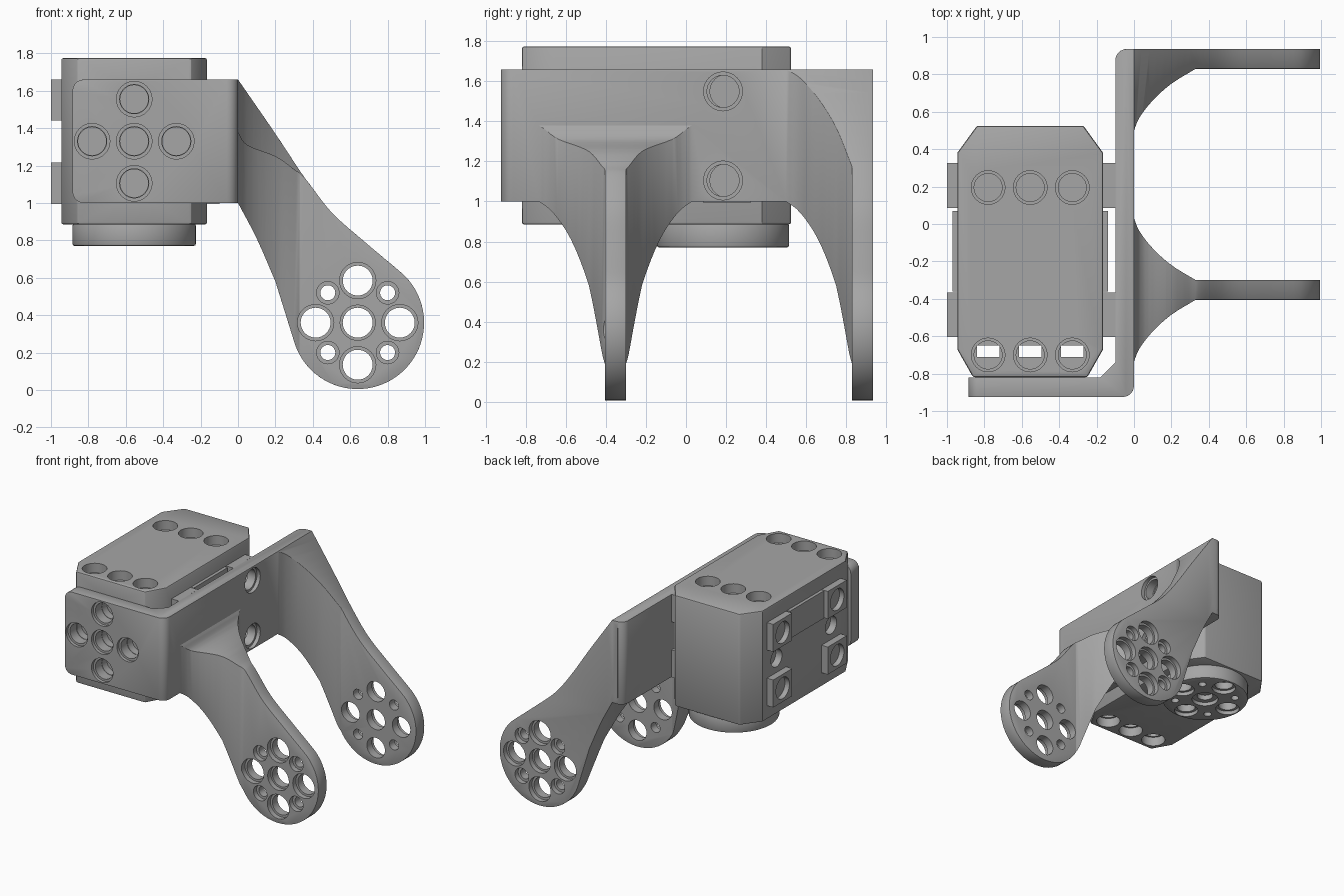
import bpy, bmesh, math
from mathutils import Vector

cube = bpy.data.objects.get("Cube")
if cube:
    bpy.data.objects.remove(cube)

grey = bpy.data.materials.new("machined_grey")
grey.use_nodes = True
colour = (0.38, 0.38, 0.38, 1)
grey.diffuse_color = colour
grey.node_tree.nodes["Principled BSDF"].inputs["Base Color"].default_value = colour

AXES = {"x": lambda a, b, h: Vector((h, a, b)),
        "y": lambda a, b, h: Vector((a, h, b)),
        "z": lambda a, b, h: Vector((a, b, h))}


def to_object(name, bm):
    bmesh.ops.recalc_face_normals(bm, faces=bm.faces)
    mesh = bpy.data.meshes.new(name)
    bm.to_mesh(mesh)
    bm.free()
    mesh.materials.append(grey)
    ob = bpy.data.objects.new(name, mesh)
    bpy.context.collection.objects.link(ob)
    return ob


def loft(bm, axis, sections):
    """Closed solid through matching outlines given as (points, height)."""
    rings = [[bm.verts.new(AXES[axis](a, b, h)) for a, b in pts] for pts, h in sections]
    n = len(rings[0])
    for r0, r1 in zip(rings, rings[1:]):
        for i in range(n):
            j = (i + 1) % n
            bm.faces.new((r0[i], r0[j], r1[j], r1[i]))
    bm.faces.new(rings[0])
    bm.faces.new(rings[-1])


def prism(name, axis, pts, lo, hi):
    bm = bmesh.new()
    loft(bm, axis, [(pts, lo), (pts, hi)])
    return to_object(name, bm)


def rect(a0, a1, b0, b1):
    return [(a0, b0), (a1, b0), (a1, b1), (a0, b1)]


def arc(a, b, r, start, end, steps):
    angles = [math.radians(start + (end - start) * i / steps) for i in range(steps + 1)]
    return [(a + r * math.cos(t), b + r * math.sin(t)) for t in angles]


def circle(a, b, r, steps=32):
    return arc(a, b, r, 0, 360, steps)[:-1]


def spline(points, steps=5):
    """Smooth curve through the points."""
    p = [Vector(q) for q in points]
    p = [2 * p[0] - p[1]] + p + [2 * p[-1] - p[-2]]
    out = []
    for i in range(1, len(p) - 2):
        for s in range(steps):
            t = s / steps
            q = (2 * p[i] + (p[i + 1] - p[i - 1]) * t
                 + (2 * p[i - 1] - 5 * p[i] + 4 * p[i + 1] - p[i + 2]) * t * t
                 + (3 * p[i] - p[i - 1] - 3 * p[i + 1] + p[i + 2]) * t ** 3) / 2
            out.append(tuple(q))
    return out + [tuple(points[-1])]


def apply(ob, mod):
    bpy.context.view_layer.objects.active = ob
    bpy.ops.object.modifier_apply(modifier=mod.name)


def combine(ob, other, operation):
    mod = ob.modifiers.new("combine", "BOOLEAN")
    mod.operation, mod.solver, mod.object = operation, "EXACT", other
    apply(ob, mod)
    bpy.data.objects.remove(other)


def bevel(ob, width, segments=2, angle=40):
    mod = ob.modifiers.new("edges", "BEVEL")
    mod.width, mod.segments = width, segments
    mod.limit_method, mod.angle_limit = "ANGLE", math.radians(angle)
    apply(ob, mod)


def drill(ob, holes):
    """holes: (axis, a, b, [(radius, height), ...]) stepped cutters."""
    bm = bmesh.new()
    for axis, a, b, steps in holes:
        loft(bm, axis, [(circle(a, b, r), h) for r, h in steps])
    combine(ob, to_object("cutter", bm), "DIFFERENCE")


def finish(ob):
    bpy.ops.object.select_all(action="DESELECT")
    ob.select_set(True)
    bpy.context.view_layer.objects.active = ob
    bpy.ops.object.shade_smooth_by_angle(angle=math.radians(30))


# Motor housing with chamfered corners
CX, X0, X1 = -0.555, -0.945, -0.165
outline = [(-0.84, 0.525), (X0, 0.38), (X0, -0.67), (-0.86, -0.82),
           (-0.25, -0.82), (X1, -0.67), (X1, 0.38), (-0.27, 0.525)]
body = prism("motor_housing", "z", outline, 0.885, 1.775)
bevel(body, 0.012)
COLS = (CX - 0.225, CX, CX + 0.225)
FRONT_HOLES = [(x, 1.33) for x in COLS] + [(CX, 1.555), (CX, 1.105)]
holes = []
for x in COLS:
    for y in (0.195, -0.7):
        holes.append(("z", x, y, [(0.09, 1.85), (0.09, 1.70), (0.075, 1.70), (0.075, 1.65)]))
    holes.append(("z", x, -0.7, [(0.09, 0.8), (0.09, 0.96), (0.075, 0.96), (0.075, 1.01)]))
for x, z in FRONT_HOLES:
    holes.append(("y", x, z, [(0.075, -0.9), (0.075, -0.76)]))
PAD_Y = (0.205, -0.485)
for y in PAD_Y:
    holes.append(("x", y, 1.33, [(0.07, -1.05), (0.07, -0.89)]))
    holes.append(("x", y, 1.33, [(0.07, -0.05), (0.07, -0.22)]))
drill(body, holes)
# Open slots linking the front screw recesses
for x in COLS:
    slot = prism("cutter", "z", rect(x - 0.06, x + 0.06, -0.71, -0.65), 0.8, 1.9)
    combine(body, slot, "DIFFERENCE")
finish(body)

# Mounting pads and thin cover plates on both sides of the housing
for side, lo, hi in (("right", -1.0, X0 + 0.01), ("left", X1 - 0.01, -0.1)):
    out = lo if side == "right" else hi
    inner = hi if side == "right" else lo
    for i, y in enumerate(PAD_Y):
        for j, z in enumerate((1.105, 1.55)):
            pad = prism(f"{side}_pad_{i}_{j}", "x",
                        rect(y - 0.12, y + 0.12, z - 0.11, z + 0.11), lo, hi)
            d = 0.008 if side == "right" else -0.008
            drill(pad, [("x", y, z, [(0.085, out - d), (0.085, out + d * 5)])])
            finish(pad)
    edge = -0.97 if side == "right" else -0.14
    prism(f"{side}_cover", "x", rect(-0.36, 0.07, 1.44, 1.66), min(edge, inner), max(edge, inner))

# Output disc under the housing
HY = 0.185
horn = prism("output_disc", "z", circle(CX, HY, 0.33, 64), 0.77, 0.89)
bevel(horn, 0.012)
holes = [("z", CX, HY, [(0.1, 0.7), (0.1, 0.80), (0.06, 0.80), (0.06, 0.84)])]
for k in range(4):
    t = k * math.pi / 2
    u = t + math.pi / 4
    holes.append(("z", CX + 0.225 * math.cos(t), HY + 0.225 * math.sin(t),
                  [(0.09, 0.7), (0.09, 0.80), (0.07, 0.80), (0.07, 0.86)]))
    holes.append(("z", CX + 0.23 * math.cos(u), HY + 0.23 * math.sin(u),
                  [(0.03, 0.7), (0.03, 0.84)]))
drill(horn, holes)
finish(horn)

# Bracket: angled plate wrapping the front and the left side
angle_plan = ([(-0.885, -0.925)] + arc(-0.06, -0.865, 0.06, -90, 0, 6)
              + [(0, 0.935)] + arc(-0.04, 0.875, 0.06, 90, 180, 6)
              + [(-0.1, -0.74), (-0.18, -0.82), (-0.885, -0.82)])
bm = bmesh.new()
loft(bm, "z", [(angle_plan, 1.0), (angle_plan, 1.66)])
corners = [e for e in bm.edges if all(v.co.x < -0.88 for v in e.verts)
           and abs(e.verts[0].co.z - e.verts[1].co.z) < 0.01]
bmesh.ops.bevel(bm, geom=corners, offset=0.06, segments=5, profile=0.5, affect="EDGES")
bracket = to_object("bracket", bm)

# Legs: side outline crossed with a flared plan
LX, LZ, R = 0.64, 0.36, 0.355
rear_top = [(0, 1.66), (0.2, 1.37), (0.36, 1.13), (0.5, 0.95), (0.68, 0.79), (0.855, 0.643)]
front_top = [(0, 1.38), (0.05, 1.31), (0.2, 1.25), (0.3, 1.18)] + rear_top[2:]
flare = spline([(0, 0.33), (0.03, 0.26), (0.1, 0.17), (0.2, 0.08), (0.33, 0)], 4)
for top, back, front, both in ((front_top, -0.3, -0.405, True), (rear_top, 0.935, 0.83, False)):
    side = (spline(top) + arc(LX, LZ, R, 50, -165, 44)[1:]
            + spline([(0.2, 0.58), (0.1, 0.81), (0, 1.0)], 4)
            + [(-0.05, 1.05), (-0.05, top[0][1] - 0.05)])
    near = [(-0.05, front - 0.33)] + [(x, front - w) for x, w in flare] + [(1.1, front)]
    far = [(1.1, back), (-0.05, back)]
    if both:
        far = [(1.1, back)] + [(x, back + w) for x, w in reversed(flare)] + [(-0.05, back + 0.33)]
    leg = prism("leg", "y", side, -1.2, 1.2)
    combine(leg, prism("cutter", "z", near + far, -0.2, 1.9), "INTERSECT")
    combine(bracket, leg, "UNION")
bevel(bracket, 0.014, 2, 50)

# Counterbored screw holes in the plates and both leg ends
holes = [("y", x, z, [(0.095, -1.0), (0.095, -0.90), (0.078, -0.90), (0.078, -0.78)])
         for x, z in FRONT_HOLES]
holes += [("x", HY, z, [(0.097, 0.1), (0.097, -0.03), (0.08, -0.03), (0.08, -0.15)])
          for z in (1.105, 1.55)]
ring = [(0, 0, 0.08, 0.094)]
for k in range(4):
    t = k * math.pi / 2
    ring.append((0.225 * math.cos(t), 0.225 * math.sin(t), 0.08, 0.097))
    t += math.pi / 4
    ring.append((0.226 * math.cos(t), 0.226 * math.sin(t), 0.04, 0.06))
for outer, inward in ((-0.405, 1), (0.935, -1)):
    for dx, dz, r, big in ring:
        steps = [(big, -0.05), (big, 0.04), (r, 0.04), (r, 0.15)]
        holes.append(("y", LX + dx, LZ + dz, [(q, outer + inward * h) for q, h in steps]))
drill(bracket, holes)
finish(bracket)
